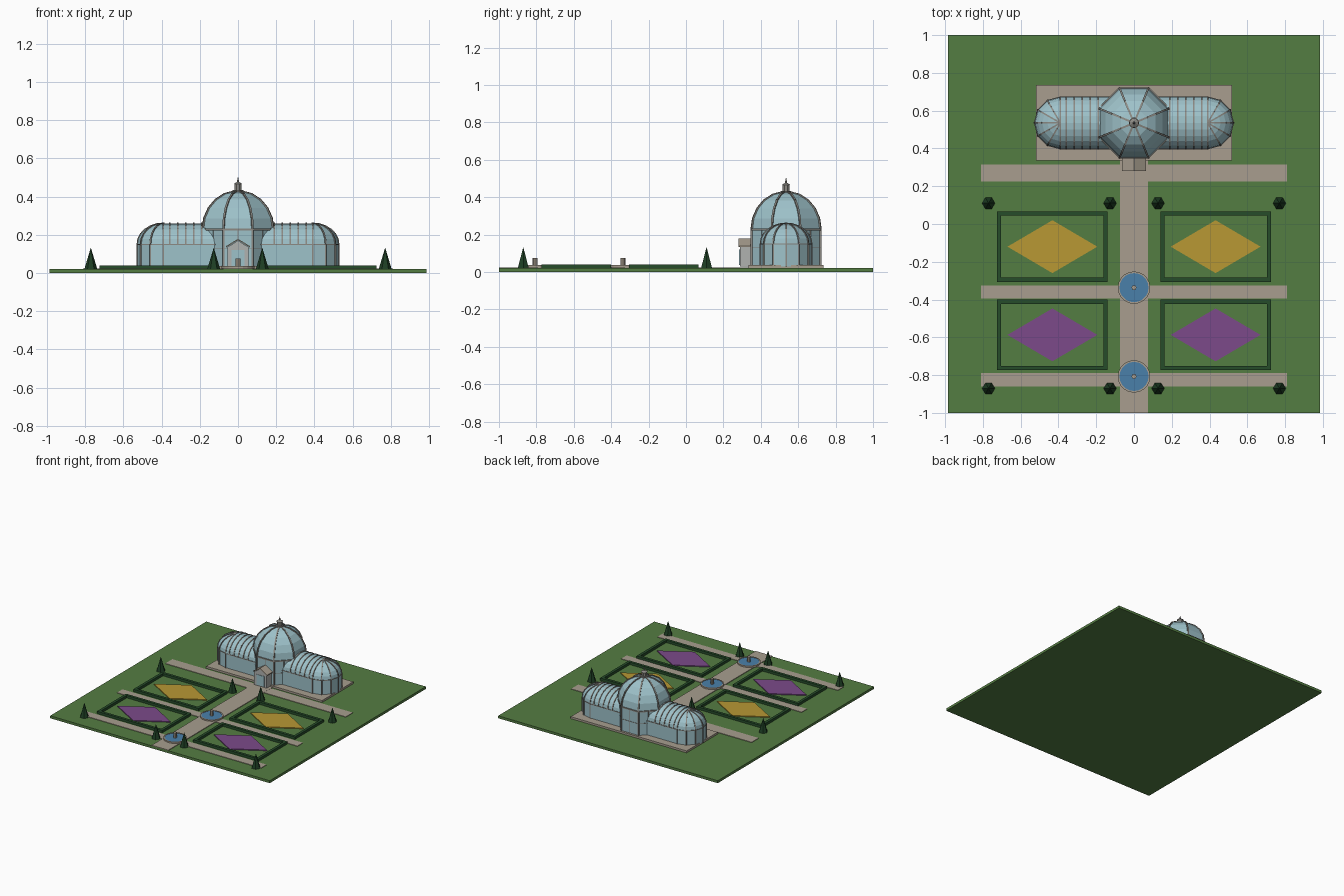
import bpy, bmesh
from math import sin, cos, pi, radians
from mathutils import Vector, Matrix

cube = bpy.data.objects.get("Cube")
if cube:
    bpy.data.objects.remove(cube)


def material(name, *rgb):
    lin = [((c / 255 + 0.055) / 1.055) ** 2.4 for c in rgb] + [1]
    m = bpy.data.materials.new(name)
    m.use_nodes = True
    m.diffuse_color = lin
    m.node_tree.nodes["Principled BSDF"].inputs["Base Color"].default_value = lin
    return m


LAWN = material("lawn green", 84, 125, 66)
STONE = material("path stone", 168, 158, 143)
HEDGE = material("hedge green", 38, 76, 42)
TREE = material("tree green", 30, 62, 36)
GOLD = material("gold flowers", 184, 152, 52)
PURPLE = material("purple flowers", 124, 74, 138)
WATER = material("water blue", 74, 128, 170)
GLASS = material("pale glass", 158, 194, 202)
FRAME = material("iron frame", 140, 138, 132)
PORCH = material("porch grey", 176, 178, 176)


def finish(name, bm, mat):
    bmesh.ops.recalc_face_normals(bm, faces=bm.faces)
    me = bpy.data.meshes.new(name)
    bm.to_mesh(me)
    bm.free()
    me.materials.append(mat)
    ob = bpy.data.objects.new(name, me)
    bpy.context.collection.objects.link(ob)
    return ob


def boxes(name, mat, *bounds):
    """One object of boxes, each given as x0, x1, y0, y1, z0, z1."""
    bm = bmesh.new()
    for x0, x1, y0, y1, z0, z1 in bounds:
        m = Matrix.Translation(((x0 + x1) / 2, (y0 + y1) / 2, (z0 + z1) / 2))
        bmesh.ops.create_cube(bm, size=1, matrix=m @ Matrix.Diagonal((x1 - x0, y1 - y0, z1 - z0, 1)))
    return finish(name, bm, mat)


def loft(name, mat, rings, closed=True):
    """Skin a stack of equal rings and cap both ends."""
    bm = bmesh.new()
    rows = [[bm.verts.new(p) for p in ring] for ring in rings]
    n = len(rows[0])
    for a, b in zip(rows, rows[1:]):
        for i in range(n if closed else n - 1):
            j = (i + 1) % n
            bm.faces.new((a[i], a[j], b[j], b[i]))
    if closed:
        bm.faces.new(rows[0])
        bm.faces.new(rows[-1])
    bmesh.ops.remove_doubles(bm, verts=bm.verts, dist=1e-5)
    return finish(name, bm, mat)


def ngon(x, y, z, r, n, turn=0.0):
    return [Vector((x + r * cos(2 * pi * i / n + turn), y + r * sin(2 * pi * i / n + turn), z))
            for i in range(n)]


def turned(name, mat, x, y, profile, n, turn=0.0):
    return loft(name, mat, [ngon(x, y, z, r, n, turn) for r, z in profile])


def bars(name, mat, paths, w):
    """Square bars following each path of points."""
    bm = bmesh.new()
    for path in paths:
        for a, b in zip(path, path[1:]):
            d = b - a
            if d.length > 1e-4:
                m = Matrix.Translation((a + b) / 2) @ d.to_track_quat("Z", "Y").to_matrix().to_4x4()
                bmesh.ops.create_cube(bm, size=1, matrix=m @ Matrix.Diagonal((w, w, d.length + w / 2, 1)))
    return finish(name, bm, mat)


# Ground, paths and building plinth
boxes("lawn", LAWN, (-0.985, 0.985, -1, 1, 0, 0.02))
boxes("main_path", STONE, (-0.075, 0.075, -1, 0.335, 0.018, 0.025))
boxes("cross_paths", STONE, *[(-0.81, 0.81, y0, y1, 0.018, 0.024)
                              for y0, y1 in ((0.225, 0.315), (-0.395, -0.325), (-0.86, -0.79))])
CY = 0.535
boxes("plinth", STONE, (-0.52, 0.52, 0.335, 0.735, 0.018, 0.036))

# Hedged parterres with diamond flower beds
for row, cy, mat in (("back", -0.12, GOLD), ("front", -0.587, PURPLE)):
    for side, cx in (("left", 0.432), ("right", -0.432)):
        w, d, t = 0.293, 0.186, 0.022
        boxes(f"{row}_{side}_hedge", HEDGE,
              *[(cx - w, cx + w, y, y + t, 0.018, 0.04) for y in (cy - d, cy + d - t)],
              *[(x, x + t, cy - d + t, cy + d - t, 0.018, 0.04) for x in (cx - w, cx + w - t)])
        bed = [Vector((cx - 0.238, cy, 0)), Vector((cx, cy - 0.14, 0)),
               Vector((cx + 0.238, cy, 0)), Vector((cx, cy + 0.14, 0))]
        loft(f"{row}_{side}_flower_bed", mat, [[p + Vector((0, 0, z)) for p in bed] for z in (0.018, 0.027)])

# Clipped conical trees
for i, (x, y) in enumerate((x, y) for x in (-0.77, -0.127, 0.127, 0.77) for y in (0.11, -0.87)):
    turned(f"tree_{i + 1}", TREE, x, y, [(0.034, 0.02), (0.001, 0.13)], 6)

# Fountains
for name, y in (("middle", -0.337), ("front", -0.807)):
    turned(f"{name}_fountain_basin", STONE, 0, y,
           [(0.086, 0.02), (0.086, 0.036), (0.077, 0.036), (0.077, 0.028)], 20)
    turned(f"{name}_fountain_water", WATER, 0, y, [(0.078, 0.028), (0.078, 0.033)], 20)
    turned(f"{name}_fountain_column", STONE, 0, y, [(0.013, 0.03), (0.013, 0.076)], 8)

# Central octagonal hall and dome
TURN, R = pi / 8, 0.198
SPRING = 0.228
arc = [radians(a) for a in (0, 17, 34, 51, 68, 84)]
dome = [(R * cos(a), SPRING + 0.2 * sin(a)) for a in arc]
turned("hall_and_dome", GLASS, 0, CY, [(R, 0.03)] + dome, 8, TURN)
rings = [ngon(0, CY, z, r + 0.001, 8, TURN) for r, z in [(R, 0.036)] + dome]
bars("dome_ribs", FRAME, zip(*rings), 0.01)
bars("hall_band", FRAME, [rings[1] + rings[1][:1]], 0.01)
low = ngon(0, CY, 0.13, R, 8, TURN)
mullions = [[(rings[k][i] + rings[k][(i + 1) % 8]) / 2 for k in (0, 1)] for i in range(8)]
bars("hall_mullions", FRAME, [low + low[:1]] + mullions, 0.004)
turned("lantern", FRAME, 0, CY, [(0.03, 0.424), (0.03, 0.434), (0.02, 0.434), (0.02, 0.465),
                                 (0.026, 0.465), (0.007, 0.476), (0.001, 0.502)], 8, TURN)

# Wings: barrel vault ending in a rounded apse
W, X0, X1, WSPRING = 0.137, 0.1, 0.39, 0.15
vault = [(W * cos(radians(a)), WSPRING + 0.11 * sin(radians(a))) for a in range(0, 91, 15)]


def outline(r, z, s):
    apse = [Vector((s * (X1 + r * sin(radians(a))), CY - r * cos(radians(a)), z)) for a in range(0, 181, 30)]
    return [Vector((s * X0, CY - r, z))] + apse + [Vector((s * X0, CY + r, z))]


for side, s in (("left", 1), ("right", -1)):
    rows = [outline(r, z, s) for r, z in [(W, 0.03)] + vault]
    loft(f"{side}_wing_glass", GLASS, rows, closed=False)
    bars(f"{side}_apse_ribs", FRAME, [[row[i] for row in rows] for i in range(1, 8)], 0.008)
    bars(f"{side}_wing_band", FRAME, [rows[1]], 0.006)
    hoops = []
    for i in range(5):
        x = s * (0.19 + 0.042 * i)
        half = [Vector((x, -r, z)) for r, z in vault]
        hoop = half + [Vector((x, -p.y, p.z)) for p in reversed(half[:-1])]
        hoops.append([p + Vector((0, CY, 0)) for p in hoop])
    bars(f"{side}_vault_hoops", FRAME, hoops, 0.008)

# Gabled entrance porch
gable = [(-0.056, 0.03), (0.056, 0.03), (0.056, 0.135), (0, 0.17), (-0.056, 0.135)]
loft("porch", PORCH, [[Vector((x, y, z)) for x, z in gable] for y in (0.288, 0.38)])
roof = [(-0.064, 0.133), (0, 0.172), (0.064, 0.133), (0.064, 0.14), (0, 0.179), (-0.064, 0.14)]
loft("porch_roof", STONE, [[Vector((x, y, z)) for x, z in roof] for y in (0.281, 0.38)])
boxes("porch_door", GLASS, (-0.035, 0.035, 0.284, 0.29, 0.036, 0.12))
